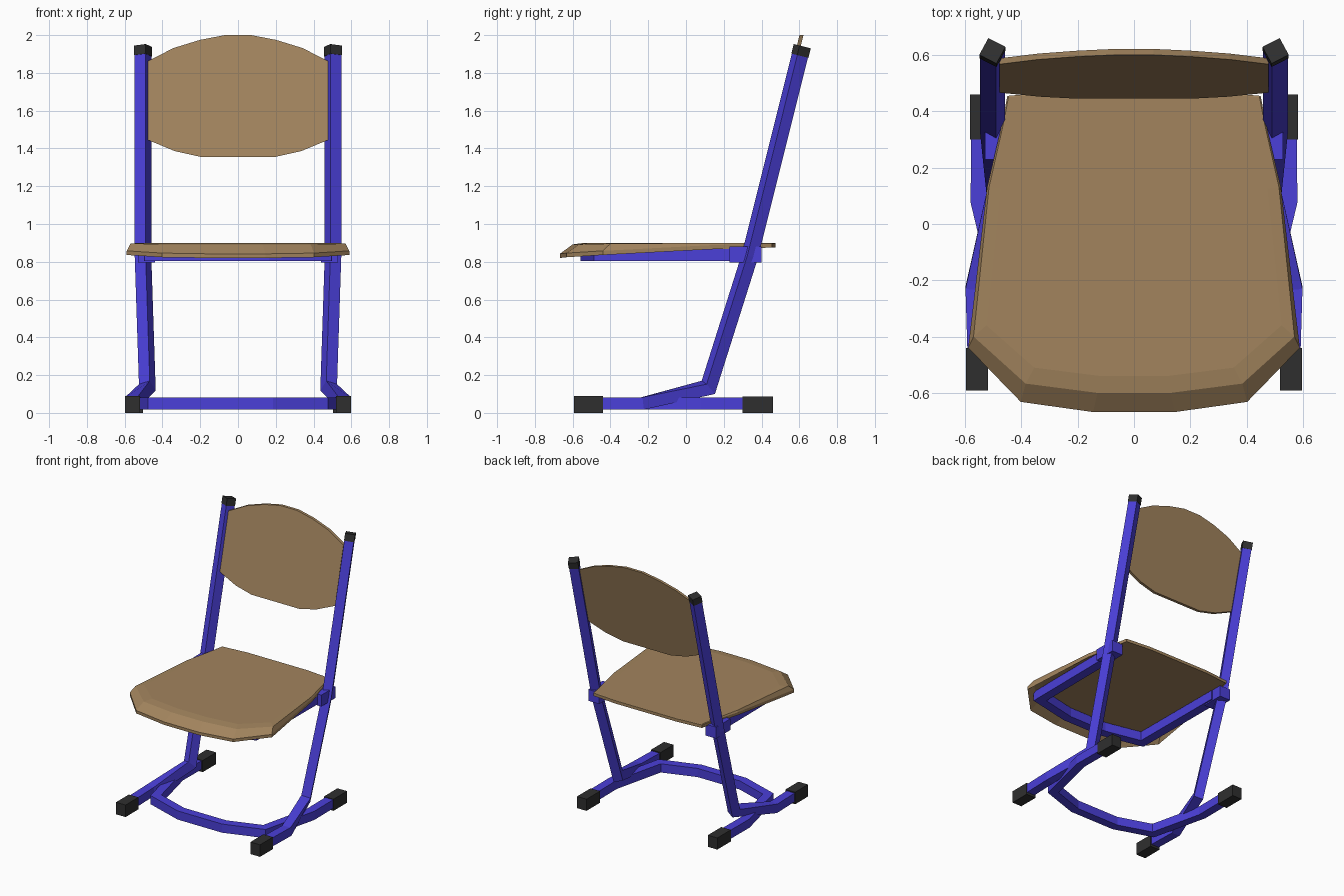
import bpy, bmesh, math
from mathutils import Vector, Matrix

if "Cube" in bpy.data.objects:
    bpy.data.objects.remove(bpy.data.objects["Cube"])


def material(name, col):
    m = bpy.data.materials.new(name)
    m.diffuse_color = (*col, 1)
    m.use_nodes = True
    m.node_tree.nodes["Principled BSDF"].inputs["Base Color"].default_value = m.diffuse_color
    return m


BLUE = material("blue_steel", (0.069, 0.05, 0.69))
WOOD = material("wood", (0.36, 0.23, 0.11))
BLACK = material("black_plastic", (0.028, 0.028, 0.028))


def loft(name, rings, mat, mirror=False):
    """Skin a list of equal-sized closed rings and cap both ends."""
    bm = bmesh.new()
    vs = [[bm.verts.new(p) for p in r] for r in rings]
    n = len(rings[0])
    for a, b in zip(vs, vs[1:]):
        for i in range(n):
            j = (i + 1) % n
            bm.faces.new((a[i], a[j], b[j], b[i]))
    bm.faces.new(vs[0])
    bm.faces.new(vs[-1])
    bmesh.ops.recalc_face_normals(bm, faces=bm.faces)
    me = bpy.data.meshes.new(name)
    bm.to_mesh(me)
    bm.free()
    me.materials.append(mat)
    ob = bpy.data.objects.new(name, me)
    bpy.context.collection.objects.link(ob)
    if mirror:
        ob.modifiers.new("Mirror", 'MIRROR').use_mirror_merge = False
    return ob


def tube_rings(path, size, twist={}):
    """Square section carried along a path with mitred corners.
    twist maps a path index to a turn of the section in degrees."""
    pts = [Vector(p) for p in path]
    dirs = [(b - a).normalized() for a, b in zip(pts, pts[1:])]
    side = dirs[0].cross(Vector((0, 0, 1))).normalized()
    up = side.cross(dirs[0])
    h = size / 2
    ring = [pts[0] + side * h * a + up * h * b
            for a, b in ((-1, -1), (1, -1), (1, 1), (-1, 1))]
    rings = [ring]
    for i, d in enumerate(dirs):
        c = pts[i + 1]
        nxt = dirs[i + 1] if i + 1 < len(dirs) else d
        nrm = (d + nxt).normalized()
        ring = [p + d * ((c - p).dot(nrm) / d.dot(nrm)) for p in ring]
        if i + 1 in twist:
            rot = Matrix.Rotation(math.radians(twist[i + 1]), 3, nxt)
            ring = [c + rot @ (p - c) for p in ring]
            ring = [p + nxt * ((c - p).dot(nrm) / nxt.dot(nrm)) for p in ring]
        rings.append(ring)
    return rings


def box(name, lo, hi, mat):
    (x0, y0, z0), (x1, y1, z1) = lo, hi
    rings = [[(x0, y0, z), (x1, y0, z), (x1, y1, z), (x0, y1, z)] for z in (z0, z1)]
    return loft(name, rings, mat, mirror=True)


def both_sides(half):
    return half + [(-x, y, z) for x, y, z in reversed(half)]


T = 0.065

# Front runners rising into the back posts
post = tube_rings([(.556, -.56, .05), (.566, -.23, .05), (.48, .118, .135),
                   (.503, .338, .83), (.503, .61, 1.92)], T, {2: 20})
loft("back_post", post, BLUE, mirror=True)

# Caps on the post tops
axis = (post[-1][0] - post[-2][0]).normalized()
mid = sum(post[-1], Vector()) / 4
loft("post_cap", [[mid + (p - mid) * 1.06 + axis * t for p in post[-1]]
                  for t in (-.03, .022)], BLACK, mirror=True)

# Rear runners joined by the bowed floor bar
loft("floor_bar", tube_rings(both_sides(
    [(.545, .42, .05), (.548, .08, .05), (.45, -.33, .05), (.18, -.42, .05)]), T), BLUE)

# Foot caps
box("front_foot_cap", (.518, -.592, 0), (.597, -.44, .09), BLACK)
box("rear_foot_cap", (.503, .30, 0), (.582, .46, .087), BLACK)

# Seat support frame and its brackets on the posts
loft("seat_frame", tube_rings(both_sides(
    [(.465, .32, .838), (.46, -.46, .838), (.16, -.525, .838)]), T + .004), BLUE)
box("seat_bracket", (.44, .23, .795), (.53, .40, .88), BLUE)

# Seat: outer x, y, z of the rim, then the crease x, y, z
half = [(.25, .473, .898, .25, .468, .9),
        (.45, .455, .897, .446, .45, .9),
        (.468, .36, .895, .463, .36, .9),
        (.522, .13, .888, .515, .13, .9),
        (.589, -.44, .858, .57, -.40, .896),
        (.402, -.632, .846, .385, -.567, .892),
        (.145, -.668, .842, .13, -.6, .892)]
full = half + [(-a, b, c, -d, e, f) for a, b, c, d, e, f in reversed(half)]
rim = [Vector(s[:3]) for s in full]
crease = [Vector(s[3:]) for s in full]
flat = [Vector((p.x * .92, p.y * (.9 if p.y < 0 else .97), .9)) for p in crease]
drop = Vector((0, 0, -.022))
loft("seat", [flat, crease, rim, [p + drop for p in rim],
              [p + drop for p in crease], [p + drop for p in flat]], WOOD)

# Backrest: flat tilted panel with arched top and bottom
prof = [(.07, 2.0), (.2, 1.975), (.34, 1.932), (.477, 1.863),
        (.477, 1.445), (.335, 1.386), (.2, 1.356)]
outline = prof + [(-x, z) for x, z in reversed(prof)]
loft("backrest", [[(x, .445 + (z - 1.356) * .242 + t, z) for x, z in outline]
                  for t in (0, .021)], WOOD)
